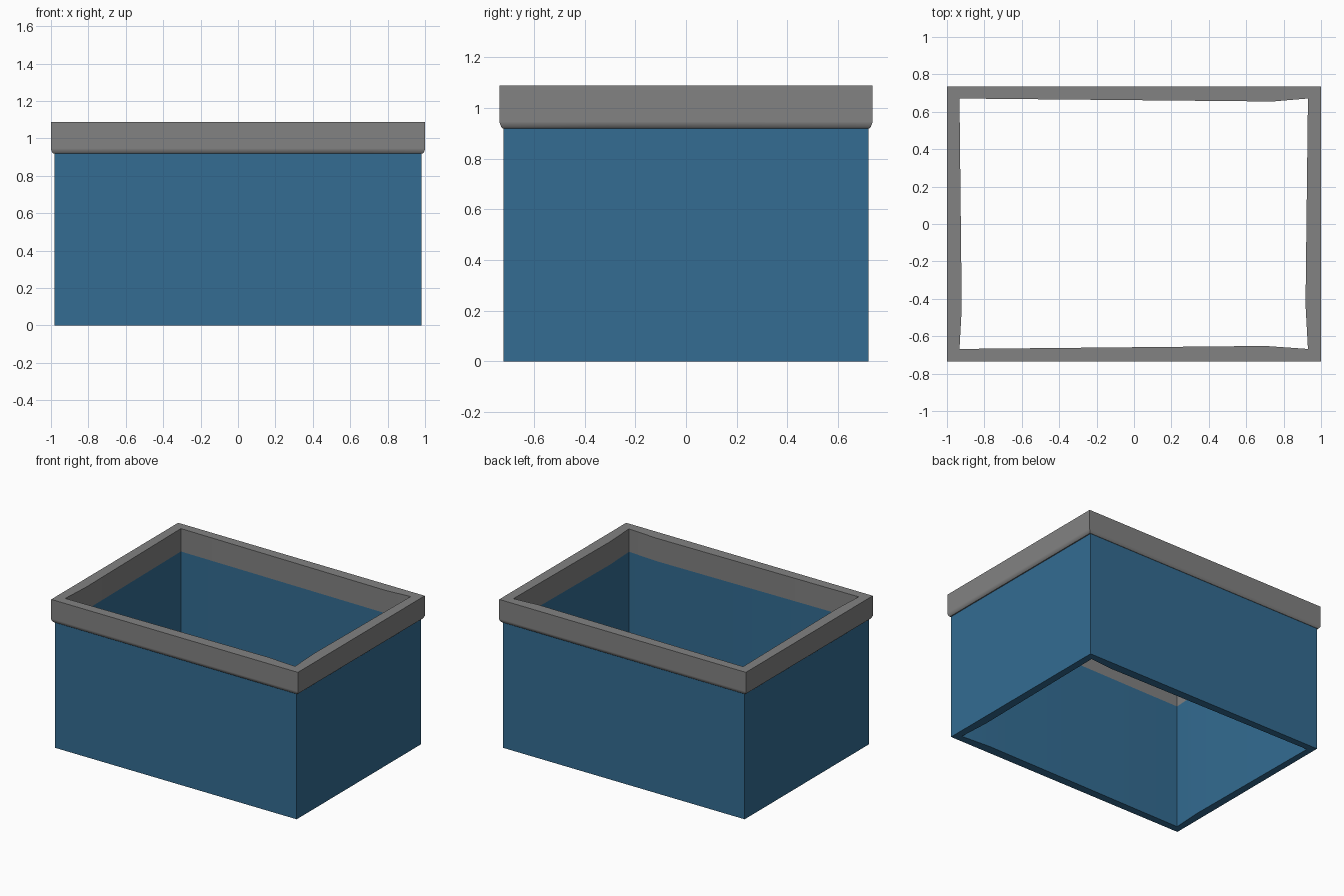
import bpy
import bmesh
import math

if "Cube" in bpy.data.objects:
    bpy.data.objects.remove(bpy.data.objects["Cube"])

# Plan outlines, counter-clockwise: four corners plus one point on each side
OUTER = [(-1, -1), (0.7, -1), (1, -1), (1, -0.43), (1, 1), (0.74, 1), (-1, 1), (-1, -0.45)]
INNER = [(-0.933, -0.668), (0.7, -0.652), (0.93, -0.668), (0.917, -0.43),
         (0.93, 0.671), (0.74, 0.655), (-0.933, 0.671), (-0.921, -0.45)]


def outer(x, y):
    return [(sx * x, sy * y) for sx, sy in OUTER]


def band(name, rings, material):
    """Skin a stack of (plan outline, height) rings into one object."""
    bm = bmesh.new()
    loops = [[bm.verts.new((x, y, z)) for x, y in plan] for plan, z in rings]
    for a, b in zip(loops, loops[1:]):
        n = len(a)
        for j in range(n):
            k = (j + 1) % n
            bm.faces.new((a[j], a[k], b[k], b[j]))
    mesh = bpy.data.meshes.new(name)
    bm.to_mesh(mesh)
    bm.free()
    ob = bpy.data.objects.new(name, mesh)
    bpy.context.collection.objects.link(ob)
    mesh.materials.append(material)
    bpy.ops.object.select_all(action='DESELECT')
    ob.select_set(True)
    bpy.context.view_layer.objects.active = ob
    bpy.ops.object.shade_smooth_by_angle(angle=math.radians(35))
    return ob


def colour(name, r, g, b):
    mat = bpy.data.materials.new(name)
    mat.diffuse_color = (r, g, b, 1)
    mat.use_nodes = True
    mat.node_tree.nodes["Principled BSDF"].inputs["Base Color"].default_value = mat.diffuse_color
    return mat


blue = colour("blue_wall", 0.033, 0.15, 0.288)
grey = colour("dark_grey_rim", 0.223, 0.223, 0.223)

# Open-bottomed walls: inside face, bottom edge, outside face
band("box_walls", [(INNER, 0.92), (INNER, 0), (outer(0.98, 0.72), 0),
                   (outer(0.98, 0.72), 0.92)], blue)

# Rim: underside lip, rounded lower edge, flat outside, top, inside
band("rim", [(outer(0.98, 0.72), 0.92), (outer(0.987, 0.723), 0.92),
             (outer(0.994, 0.729), 0.926), (outer(1, 0.735), 0.941),
             (outer(1, 0.735), 0.946), (outer(1, 0.735), 1.088),
             (INNER, 1.088), (INNER, 0.92)], grey)
